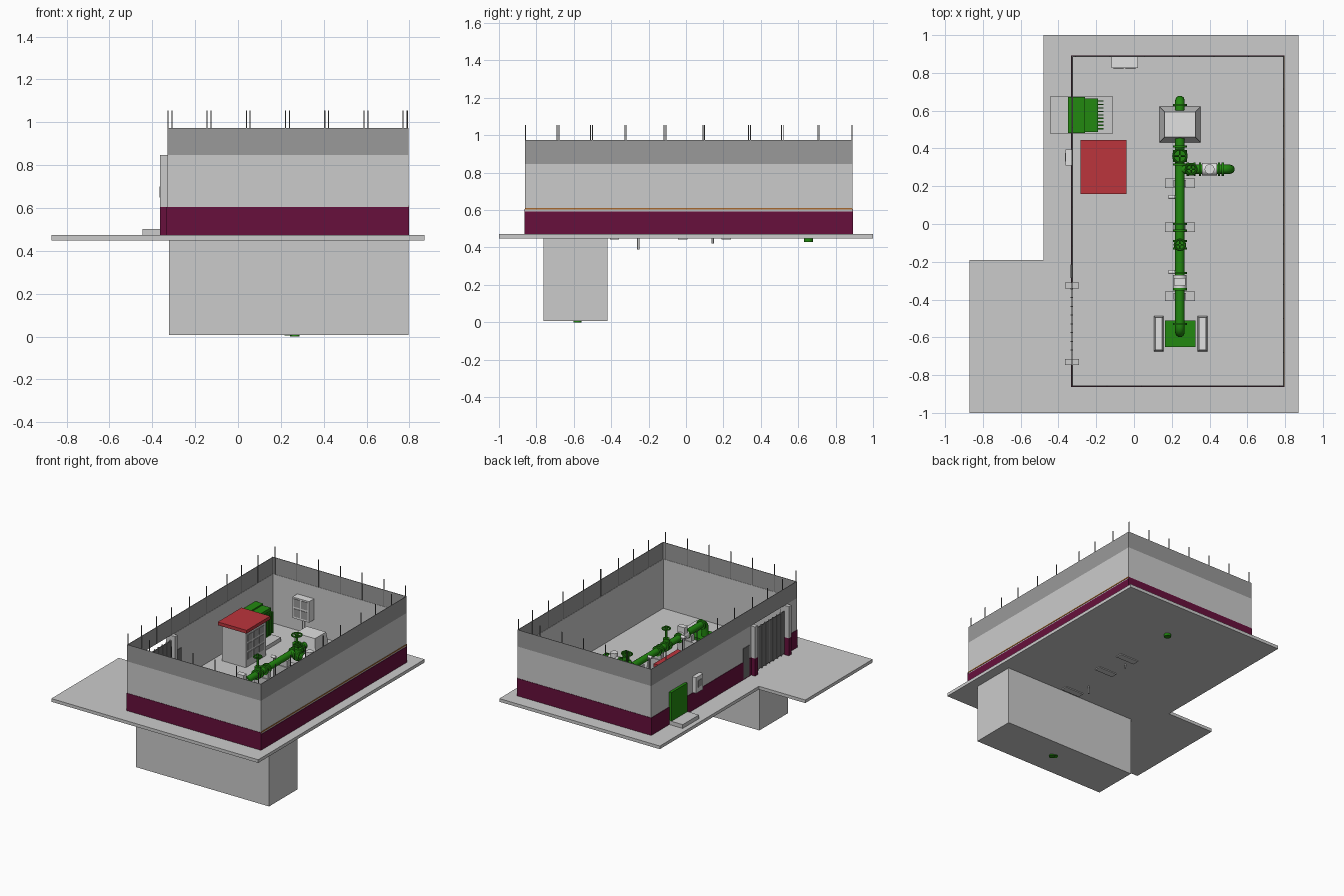
import bpy, bmesh, math
from mathutils import Vector

cube = bpy.data.objects.get("Cube")
if cube:
    bpy.data.objects.remove(cube, do_unlink=True)


def material(name, r, g, b):
    m = bpy.data.materials.new(name)
    m.use_nodes = True
    m.diffuse_color = (r, g, b, 1)
    m.node_tree.nodes["Principled BSDF"].inputs["Base Color"].default_value = (r, g, b, 1)
    return m


GREY = material("concrete grey", .6, .6, .6)
MESH = material("fence grey", .32, .32, .32)
DARK = material("gate dark grey", .16, .16, .16)
WHITE = material("off white", .75, .75, .75)
MAROON = material("maroon", .135, .005, .045)
GREEN = material("green", .016, .25, .005)
RED = material("red", .5, .035, .045)
ORANGE = material("orange brown", .38, .14, .03)
rounded = []


def add(name, bm, mat):
    me = bpy.data.meshes.new(name)
    bm.to_mesh(me)
    bm.free()
    me.materials.append(mat)
    ob = bpy.data.objects.new(name, me)
    bpy.context.collection.objects.link(ob)
    return ob


def box(name, x, y, z, mat, taper=0):
    """Box from three ranges; taper pulls the top edges inwards."""
    bm = bmesh.new()
    bmesh.ops.create_cube(bm, size=1)
    for v in bm.verts:
        t = taper if v.co.z > 0 else 0
        v.co = [(r[0] + t if c < 0 else r[1] - t) if i < 2 else (r[0] if c < 0 else r[1])
                for i, (c, r) in enumerate(zip(v.co, (x, y, z)))]
    return add(name, bm, mat)


def rod(name, a, b, r, mat, sides=20):
    a, b = Vector(a), Vector(b)
    bm = bmesh.new()
    bmesh.ops.create_cone(bm, cap_ends=True, segments=sides, radius1=r, radius2=r,
                          depth=(b - a).length)
    turn = (b - a).to_track_quat('Z', 'Y')
    for v in bm.verts:
        v.co = turn @ v.co + (a + b) / 2
    ob = add(name, bm, mat)
    rounded.append(ob)
    return ob


def pipe(name, pts, r, mat, bend=.045):
    """Tube along a path with rounded corners."""
    pts = [Vector(p) for p in pts]
    path = [pts[0]]
    for p, q, s in zip(pts, pts[1:], pts[2:]):
        a, b = q + (p - q).normalized() * bend, q + (s - q).normalized() * bend
        for i in range(7):
            t = i / 6
            path.append(a * (1 - t) ** 2 + q * 2 * t * (1 - t) + b * t * t)
    path.append(pts[-1])
    cu = bpy.data.curves.new(name, 'CURVE')
    cu.dimensions = '3D'
    cu.bevel_depth, cu.bevel_resolution, cu.use_fill_caps = r, 3, True
    sp = cu.splines.new('POLY')
    sp.points.add(len(path) - 1)
    for k, p in zip(sp.points, path):
        k.co = (*p, 1)
    cu.materials.append(mat)
    bpy.context.collection.objects.link(bpy.data.objects.new(name, cu))


# Levels and wall lines
FLOOR, BAND, WALL, FENCE, POST = .473, .606, .847, .974, 1.056
X0, X1, Y0, Y1, T = -.33, .795, -.86, .89, .006

# L-shaped ground slab
bm = bmesh.new()
outline = [(-.87, -1), (.87, -1), (.87, 1), (-.48, 1), (-.48, -.19), (-.87, -.19)]
face = bm.faces.new([bm.verts.new((x, y, .449)) for x, y in outline])
top = bmesh.ops.extrude_face_region(bm, geom=[face])
bmesh.ops.translate(bm, vec=(0, 0, FLOOR - .449),
                    verts=[v for v in top["geom"] if isinstance(v, bmesh.types.BMVert)])
bmesh.ops.recalc_face_normals(bm, faces=bm.faces)
add("ground_slab", bm, GREY)

# Underground chamber
box("underground_chamber", (-.323, X1), (-.762, -.42), (.007, .45), GREY)

# Walls with a maroon base on the outside
H, B, E = (FLOOR, WALL), (FLOOR, BAND), .003
for name, y, out in (("front", Y0, -1), ("back", Y1, 1)):
    box(name + "_wall", (X0, X1), sorted((y, y - out * T)), H, GREY)
    box(name + "_base_band", (X0 - E, X1 + E), sorted((y, y + out * E)), B, MAROON)
box("left_wall", (X1 - T, X1), (Y0, Y1), H, GREY)
box("left_base_band", (X1, X1 + E), (Y0, Y1), (FLOOR, .593), MAROON)
box("left_orange_line", (X1, X1 + E), (Y0, Y1), (.603, .611), ORANGE)
for i, y in enumerate(((-.325, Y1), (Y0, -.73))):
    box(f"right_wall_{i}", (X0, X0 + T), y, H, GREY)
    box(f"right_base_band_{i}", (X0 - E, X0), y, B, MAROON)

# Fence panels and posts above the walls
for i, y in enumerate((Y0, Y1 - .004)):
    box(f"fence_x_{i}", (X0, X1), (y, y + .004), (WALL, FENCE), MESH)
for i, x in enumerate((X0, X1 - .004)):
    box(f"fence_y_{i}", (x, x + .004), (Y0, Y1), (WALL, FENCE), MESH)


def fence_post(x, y):
    box("fence_post", (x - .0025, x + .0025), (y - .0025, y + .0025), (WALL, POST), DARK)


for i in range(7):
    fence_post(X0 + .003 + i * .183, Y0 + .003)
    fence_post(X0 + .021 + i * .183, Y1 - .003)
for y in (-.68, -.5, -.32, -.107, .1, .345, .52, .715):
    fence_post(X0 + .003, y - .01)
    fence_post(X1 - .003, y)

# Gate: pillars, picket leaves, wicket door
for i, y in enumerate((-.73, -.325)):
    for part, z, m in (("base", B, MAROON), ("shaft", (BAND, WALL), GREY)):
        box(f"gate_pillar_{part}_{i}", (-.365, -.292), (y - .016, y + .016), z, m)
for i in range(8):
    y = -.712 + i * .0465
    box("gate_leaf_panel", (-.332, -.326), (y, y + .041), (.485, .805), DARK)
    box("gate_bar", (-.336, -.322), (y + .041, y + .0465), (.48, .81), MESH)
box("wicket_door", (-.335, -.322), (-.285, -.215), (.48, .71), DARK)

# Transformer on its plinth, with cooling fins
box("transformer_plinth", (-.445, -.11), (.48, .675), (FLOOR, .502), GREY)
box("transformer_cabinet", (-.35, -.26), (.482, .673), (.502, .72), GREEN)
box("transformer_tank", (-.26, -.19), (.487, .665), (.502, .71), GREEN)
for i in range(9):
    y = .5 + i * .0185
    box("cooling_fin", (-.19, -.162), (y, y + .007), (.53, .69), GREEN)

# Control cabin with red roof and a grid of panes
box("cabin_body", (-.26, -.06), (.18, .425), (FLOOR, .745), GREY)
box("cabin_roof", (-.282, -.04), (.16, .445), (.745, .77), RED)
for i in range(3):
    for j in range(3):
        y, z = .2 + i * .07, .53 + j * .067
        box("cabin_pane", (-.06, -.056), (y, y + .055), (z, z + .052), MESH)

# Panel on a post at the back wall, meter box on the right wall
box("panel_box", (-.12, .02), (.825, .884), (.59, .75), WHITE)
rod("panel_post", (-.05, .86, FLOOR), (-.05, .86, .6), .01, GREY)
for x in (-.108, -.045):
    for z in (.605, .68):
        box("panel_pane", (x, x + .053), (.821, .825), (z, z + .06), MESH)
box("meter_box", (-.362, X0), (.31, .395), (.61, .73), WHITE)
box("meter_window", (-.366, -.362), (.33, .375), (.65, .7), MESH)

# Main pipe, branch and anchor block
PX, PZ = .243, .62
pipe("main_pipe", [(PX, .655, .43), (PX, .655, PZ), (PX, -.575, PZ), (PX, -.575, .1),
                   (PX, -.575, .006)], .025, GREEN)
rod("pump_outlet", (.265, -.58, 0), (.265, -.58, .03), .022, GREEN)
pipe("branch_pipe", [(PX, .29, PZ), (.51, .29, PZ), (.51, .29, FLOOR)], .024, GREEN)
box("anchor_block", (.134, .353), (.432, .622), (FLOOR, .69), WHITE, .028)

# Pipe supports
for y in (.215, -.018, -.382):
    box("pipe_support", (.165, .322), (y - .025, y + .025), (.442, .56), GREY)
    box("pipe_saddle", (.21, .276), (y - .018, y + .018), (.56, .605), GREY)

# Flanges along the main line and the branch
for y in (.63, .41, .385, .335, .315, .0, -.035, -.09, -.13, -.26, -.345, -.53):
    rod("main_flange", (PX, y - .006, PZ), (PX, y + .006, PZ), .037, GREEN)
for x in (.285, .32, .35, .45, .47):
    rod("branch_flange", (x - .006, .29, PZ), (x + .006, .29, PZ), .035, GREEN)

# Flow meters in lighter grey
rod("main_meter", (PX, -.34, PZ), (PX, -.27, PZ), .036, WHITE)
box("meter_head", (.213, .273), (-.325, -.285), (.64, .695), WHITE)
rod("branch_meter", (.36, .29, PZ), (.44, .29, PZ), .034, WHITE)
rod("branch_meter_head", (.4, .29, PZ), (.4, .29, .68), .026, WHITE)


def valve(x, y, r, top):
    """Gate valve: bonnet, stem and handwheel."""
    rod("valve_body", (x, y, PZ - .03), (x, y, PZ + .055), r * .85, GREEN)
    rod("valve_stem", (x, y, PZ), (x, y, top + .02), .008, GREEN, 10)
    bpy.ops.mesh.primitive_torus_add(location=(x, y, top), major_radius=r, minor_radius=.006,
                                     major_segments=24, minor_segments=8)
    ob = bpy.context.object
    ob.name = "valve_wheel"
    ob.data.materials.append(GREEN)
    rounded.append(ob)
    for d in (Vector((r, 0, 0)), Vector((0, r, 0))):
        c = Vector((x, y, top))
        rod("wheel_spoke", c - d, c + d, .004, GREEN, 8)


valve(PX, .36, .035, .735)
valve(PX, -.11, .027, .75)
valve(.302, .29, .028, .70)

# Drain lines through the slab with small taps
for y, z in ((-.255, .39), (.143, .42)):
    rod("drain_line", (.2, y, z), (.2, y, .64), .006, GREY, 12)
    rod("drain_link", (.2, y, PZ), (PX, y, PZ), .006, GREY, 12)
    rod("drain_tap", (.183, y, .64), (.217, y, .64), .011, WHITE, 12)

# Pump base between two rails
box("pump_base", (.165, .325), (-.65, -.51), (FLOOR, .52), GREEN)
for x in (.105, .337):
    box("pump_rail", (x, x + .052), (-.675, -.488), (FLOOR, .56), WHITE, .008)

# Smooth shading on the round parts
bpy.ops.object.select_all(action='DESELECT')
for ob in rounded:
    ob.select_set(True)
bpy.context.view_layer.objects.active = rounded[0]
bpy.ops.object.shade_smooth_by_angle(angle=math.radians(40))
